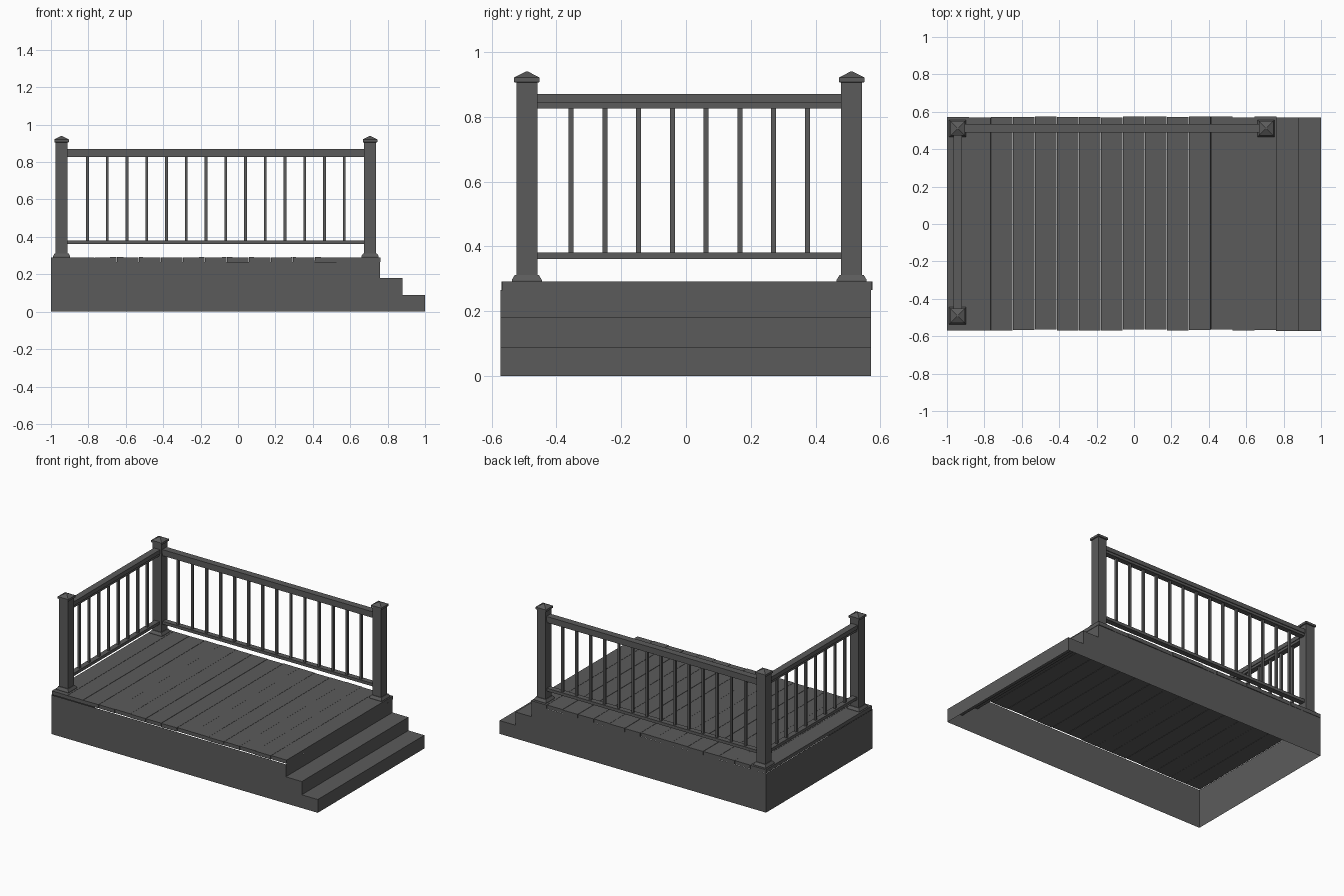
import bpy, bmesh, math, random
from mathutils import Matrix, Vector

if "Cube" in bpy.data.objects:
    bpy.data.objects.remove(bpy.data.objects["Cube"])

random.seed(4)
grey = bpy.data.materials.new("dark grey wood")
grey.diffuse_color = (0.105, 0.105, 0.105, 1)
grey.use_nodes = True
grey.node_tree.nodes["Principled BSDF"].inputs["Base Color"].default_value = grey.diffuse_color


def finish(name, bm):
    bmesh.ops.recalc_face_normals(bm, faces=bm.faces)
    mesh = bpy.data.meshes.new(name)
    bm.to_mesh(mesh)
    bm.free()
    mesh.materials.append(grey)
    obj = bpy.data.objects.new(name, mesh)
    bpy.context.collection.objects.link(obj)
    return obj


def add_box(bm, lo, hi, tilt=0.0):
    lo, hi = Vector(lo), Vector(hi)
    mat = (Matrix.Translation((lo + hi) / 2) @ Matrix.Rotation(tilt, 4, 'Y')
           @ Matrix.Diagonal((*(hi - lo), 1)))
    bmesh.ops.create_cube(bm, size=1, matrix=mat)


def add_stack(bm, x, y, levels):
    """Square lathe: levels are (half width, z)."""
    rings = [[bm.verts.new((x + sx * h, y + sy * h, z))
              for sx, sy in ((-1, -1), (1, -1), (1, 1), (-1, 1))] for h, z in levels]
    for a, b in zip(rings, rings[1:]):
        for i in range(4):
            j = (i + 1) % 4
            bm.faces.new((a[i], a[j], b[j], b[i]))
    bm.faces.new(rings[0])
    bm.faces.new(rings[-1])


# Hollow skirt with the two steps, open under the boards and at the ground
outline = [(-1, 0), (-1, .265), (.76, .265), (.76, .18), (.88, .18),
           (.88, .09), (1, .09), (1, 0)]
bm = bmesh.new()
front = [bm.verts.new((x, -.573, z)) for x, z in outline]
back = [bm.verts.new((x, .57, z)) for x, z in outline]
bm.faces.new(front)
bm.faces.new(back[::-1])
for i in range(len(outline) - 1):
    if i != 1:
        bm.faces.new((front[i], back[i], back[i + 1], front[i + 1]))
finish("skirt_and_steps", bm)

# Deck boards, slightly uneven
bm = bmesh.new()
count, pitch = 15, 1.762 / 15
for i in range(count):
    x, s = -1 + i * pitch, random.uniform(-.003, .003)
    add_box(bm, (x + .0008, -.567 + s, .266), (x + pitch - .0008, .573 + s, .291),
            random.uniform(-.012, .012) if 0 < i < count - 1 else 0)
finish("deck_boards", bm)

# Posts with flared foot and pyramid cap
LX, RX, BY, FY = -.943, .706, .511, -.491
HALF = .0325
for name, x, y in (("back_left", LX, BY), ("back_right", RX, BY), ("front_left", LX, FY)):
    bm = bmesh.new()
    add_stack(bm, x, y, [(HALF, .29), (HALF, .908)])
    finish(name + "_post", bm)
    bm = bmesh.new()
    add_stack(bm, x, y, [(.046, .29), (.046, .297), (.037, .312), (HALF, .312)])
    finish(name + "_post_foot", bm)
    bm = bmesh.new()
    add_stack(bm, x, y, [(.035, .905), (.039, .907), (.039, .921), (.004, .939)])
    finish(name + "_post_cap", bm)


def railing(name, axis, start, end, fixed, n):
    """Railing between two post faces along x (0) or y (1)."""
    def piece(bm, a, b, half, z0, z1):
        lo, hi = (a, fixed - half), (b, fixed + half)
        if axis:
            lo, hi = lo[::-1], hi[::-1]
        add_box(bm, (*lo, z0), (*hi, z1))
    bm = bmesh.new()
    piece(bm, start, end, .023, .842, .87)
    piece(bm, start, end, .018, .826, .842)
    finish(name + "_top_rail", bm)
    bm = bmesh.new()
    piece(bm, start, end, .018, .361, .381)
    finish(name + "_bottom_rail", bm)
    bm = bmesh.new()
    for i in range(1, n + 1):
        c = start + (end - start) * i / (n + 1)
        piece(bm, c - .0075, c + .0075, .0075, .38, .828)
    finish(name + "_balusters", bm)


railing("back_railing", 0, LX + HALF, RX - HALF, BY, 14)
railing("left_railing", 1, FY + HALF, BY - HALF, LX, 8)
